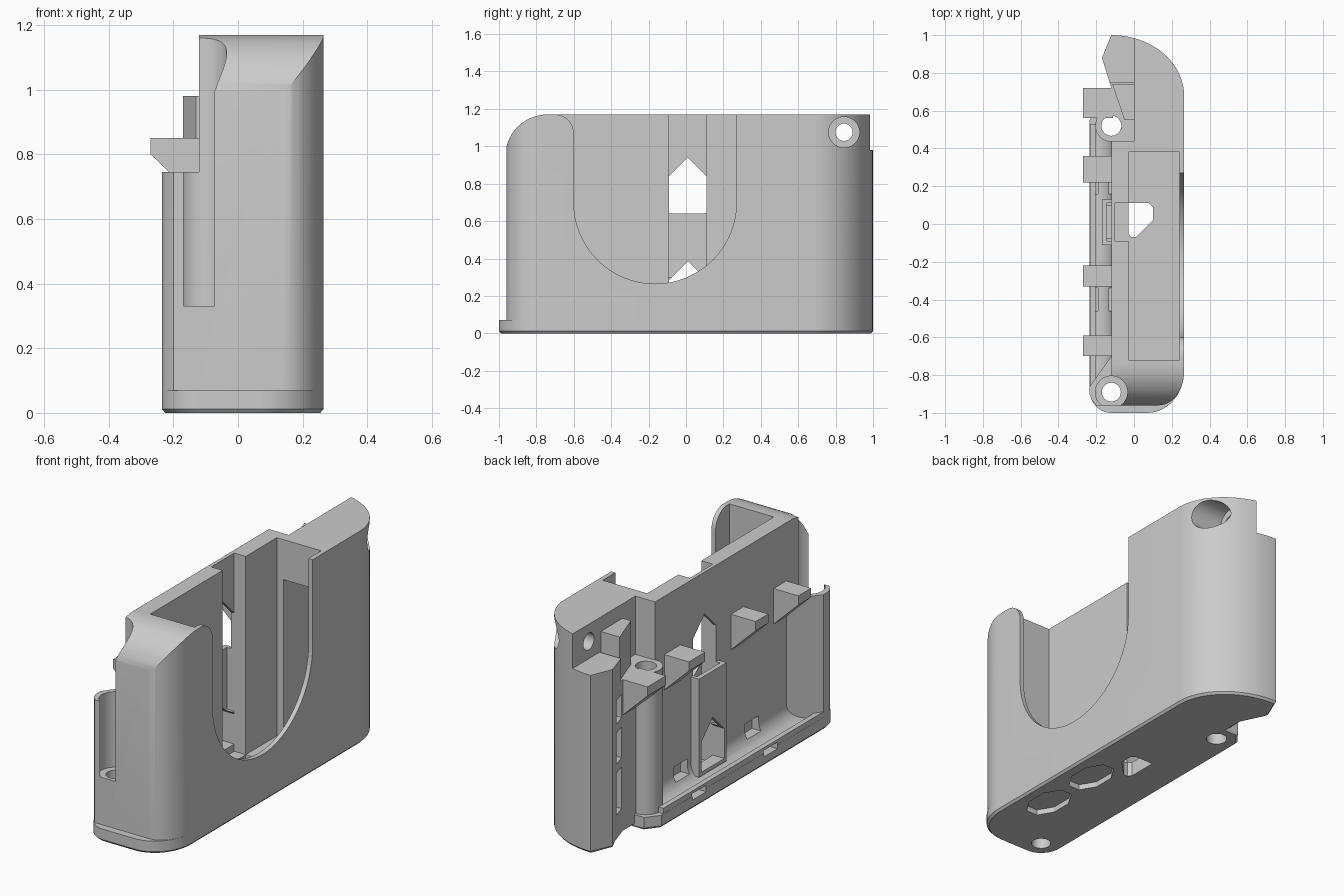
import bpy, bmesh, math
from mathutils import Vector

old = bpy.data.objects.get("Cube")
if old:
    bpy.data.objects.remove(old, do_unlink=True)

grey = bpy.data.materials.new("plain grey")
grey.use_nodes = True
grey.diffuse_color = (0.6, 0.6, 0.6, 1)
grey.node_tree.nodes["Principled BSDF"].inputs["Base Color"].default_value = (0.6, 0.6, 0.6, 1)


def arc(cx, cy, rx, ry, a, b, n=14):
    """Points along an elliptical arc, angles in degrees."""
    steps = [math.radians(a + (b - a) * i / n) for i in range(n + 1)]
    return [(cx + rx * math.cos(t), cy + ry * math.sin(t)) for t in steps]


def prism(name, pts, axis, lo, hi, foot=0):
    """Extrude a 2D outline along an axis; foot adds a bottom chamfer."""
    def place(p, h, k=(1, 1)):
        u, v = p[0] * k[0], p[1] * k[1]
        return {"x": (h, u, v), "y": (u, h, v), "z": (u, v, h)}[axis]
    bm = bmesh.new()
    layers = [(lo, (1, 1)), (hi, (1, 1))]
    if foot:
        layers = [(lo, (0.96, 0.99)), (lo + foot, (1, 1)), (hi, (1, 1))]
    rings = [[bm.verts.new(place(p, h, k)) for p in pts] for h, k in layers]
    bm.faces.new(rings[0])
    bm.faces.new(rings[-1])
    n = len(pts)
    for a, b in zip(rings, rings[1:]):
        for i in range(n):
            j = (i + 1) % n
            bm.faces.new((a[i], a[j], b[j], b[i]))
    bmesh.ops.recalc_face_normals(bm, faces=bm.faces)
    me = bpy.data.meshes.new(name)
    bm.to_mesh(me)
    bm.free()
    me.materials.append(grey)
    ob = bpy.data.objects.new(name, me)
    bpy.context.scene.collection.objects.link(ob)
    return ob


def box(name, x, y, z):
    return prism(name, [(x[0], y[0]), (x[1], y[0]), (x[1], y[1]), (x[0], y[1])], "z", *z)


def rod(name, u, v, r, axis, lo, hi):
    return prism(name, arc(u, v, r, r, 0, 352.5, 47), axis, lo, hi)


def combine(ob, tool, how):
    """Apply a boolean and discard the tool."""
    tool.hide_render = True
    mod = ob.modifiers.new("join", "BOOLEAN")
    mod.operation, mod.solver, mod.object = how, "EXACT", tool
    bpy.context.view_layer.update()
    dg = bpy.context.evaluated_depsgraph_get()
    me = bpy.data.meshes.new_from_object(ob.evaluated_get(dg))
    ob.modifiers.clear()
    ob.data = me
    bpy.data.objects.remove(tool, do_unlink=True)


# Main case: plan outline limited by a side profile with one rounded shoulder
back_round = arc(-0.12, 0.68, 0.385, 0.32, 0, 90, 20)
plan = ([(-0.12, -0.96)] + arc(0.13, -0.78, 0.135, 0.18, -90, 0)
        + back_round + [(-0.17, 0.88), (-0.12, 0.72)])
case = prism("case", plan, "z", 0.02, 1.17)
side = ([(1.1, -0.1), (1.1, 1.3), (-0.6, 1.3), (-0.6, 1.17)]
        + arc(-0.74, 0.95, 0.225, 0.22, 90, 180) + [(-0.965, -0.1)])
combine(case, prism("side_profile", side, "x", -0.5, 0.5), "INTERSECT")
for y, z in (((0.74, 1.2), 0.98), ((0.44, 0.75), 0.85)):
    combine(case, box("step_cut", (-0.4, 0), y, (z, 1.4)), "DIFFERENCE")

# Base flange, end block, screw boss, tray fillet and lip
base = (arc(-0.12, -0.88, 0.115, 0.12, 180, 270) + arc(0.07, -0.78, 0.195, 0.22, -90, 0)
        + back_round + [(-0.17, 0.88), (-0.1, 0.74), (-0.1, 0.62), (-0.18, 0.62), (-0.235, 0.55)])
end = [(-0.08, -0.95), (-0.12, -0.96), (-0.2, -0.96), (-0.225, -0.93),
       (-0.235, -0.9), (-0.235, -0.86), (-0.12, -0.7), (-0.08, -0.7)]
fillet = [(-0.09, 0.04), (-0.21, 0.04)] + arc(-0.22, 0.17, 0.1, 0.1, -90, 0, 8) + [(-0.09, 0.17)]
stop = [(-0.115, 0.74), (0.02, 0.74), (0.02, 0.55), (-0.05, 0.55)]
for part in (
        prism("base_flange", base, "z", 0, 0.07, 0.012),
        prism("end_block", end, "z", 0.03, 0.745),
        rod("screw_boss", -0.12, 0.52, 0.085, "z", 0.03, 0.85),
        prism("tray_fillet", fillet, "y", -0.78, 0.5),
        box("tray_lip", (-0.234, -0.205), (-0.87, 0.53), (0.04, 0.1)),
        box("centre_rib", (-0.17, -0.09), (-0.11, 0.13), (0.1, 0.64)),
        prism("stop_block", stop, "z", 0.8, 1.09)):
    combine(case, part, "UNION")

# Pocket, cable channel and rounded finger opening
u_cut = ([(-0.7, 1.3), (-0.7, 1.17)] + arc(-0.7, 1.07, 0.1, 0.1, 90, 0, 8)
         + arc(-0.165, 0.7, 0.435, 0.435, 180, 360, 32) + [(0.27, 1.3)])


def house(low, shoulder, peak):
    return [(-0.09, low), (0.11, low), (0.11, shoulder), (0.01, peak), (-0.09, shoulder)]


drain = [(-0.03, -0.05), (-0.015, -0.07), (0.01, -0.07), (0.1, 0.02), (0.1, 0.09),
         (0.08, 0.11), (-0.03, 0.11)]
cuts = [
    box("pocket", (-0.03, 0.24), (-0.72, 0.38), (0.08, 1.4)),
    box("channel", (-0.1, 0), (-0.09, 0.11), (0.08, 1.4)),
    box("rib_hollow", (-0.145, 0), (-0.09, 0.11), (0.3, 0.66)),
    prism("finger_opening", u_cut, "x", 0.2, 0.4),
    prism("upper_window", house(0.64, 0.84, 0.94), "x", -0.3, -0.01),
    prism("lower_window", house(0.12, 0.285, 0.385), "x", -0.3, -0.01),
    prism("drain", drain, "z", -0.1, 0.3),
    # Screw holes and driver channel
    rod("screw_hole", -0.12, 0.52, 0.053, "z", -0.1, 1.0),
    rod("screw_hole", -0.12, -0.89, 0.05, "z", -0.1, 0.5),
    rod("driver_channel", -0.12, -0.89, 0.085, "z", 0.33, 1.4),
    rod("side_hole", 0.845, 1.075, 0.046, "x", -0.1, 0.4),
    rod("side_counterbore", 0.845, 1.075, 0.082, "x", 0.06, 0.4),
    # Hollow behind the rear column
    box("column_hollow", (0.01, 0.17), (0.3, 0.76), (0.12, 0.95)),
]
for z in ((0.15, 0.38), (0.43, 0.6), (0.65, 0.78)):
    cuts.append(box("column_slot", (-0.3, 0.05), (0.74, 0.82), z))
for y in (0.22, -0.4):
    cuts.append(box("lip_slot", (-0.4, -0.19), (y - 0.06, y + 0.06), (0.05, 0.085)))
    cuts.append(box("wall_pocket", (-0.19, -0.08), (y - 0.06, y + 0.06), (0.12, 0.2)))
for y in (-0.54, -0.2):
    cuts.append(prism("foot_recess", arc(0.12, y, 0.09, 0.15, 22.5, 337.5, 7), "z", -0.1, 0.03))
for cut in cuts:
    combine(case, cut, "DIFFERENCE")

# Snap clips along the tray
clip = [(-0.11, 0.85), (-0.27, 0.85), (-0.27, 0.8), (-0.11, 0.645)]
parts = [case]
for i, (lo, hi) in enumerate(((0.56, 0.72), (0.22, 0.36), (-0.33, -0.22), (-0.7, -0.59))):
    parts.append(prism("snap_clip_%d" % (i + 1), clip, "y", lo, hi))

# Smooth curved walls while keeping edges sharp
bpy.ops.object.select_all(action="DESELECT")
for ob in parts:
    ob.select_set(True)
bpy.context.view_layer.objects.active = case
bpy.ops.object.shade_smooth_by_angle(angle=math.radians(25))
